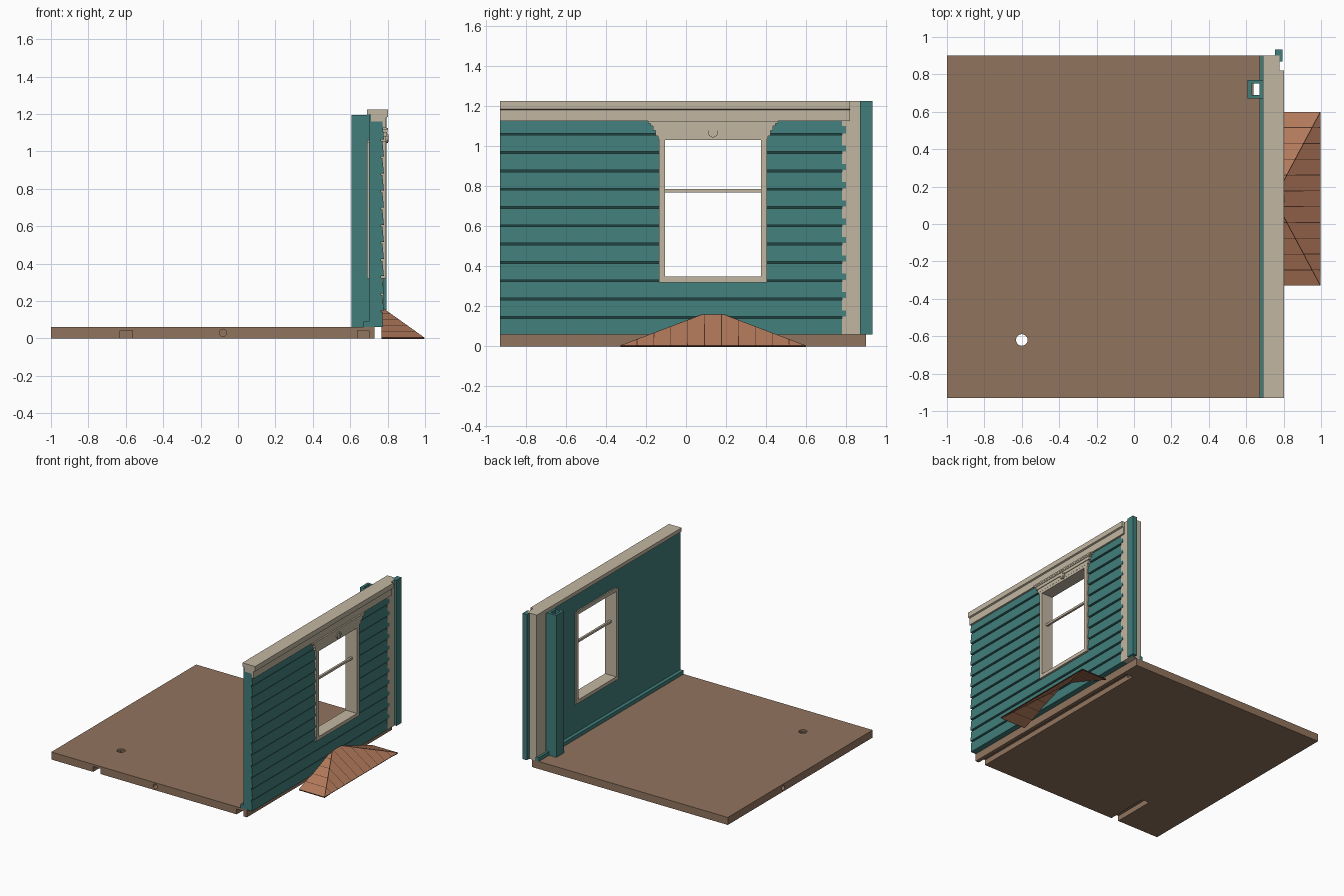
import bpy, bmesh, math
from mathutils import Vector

if "Cube" in bpy.data.objects:
    bpy.data.objects.remove(bpy.data.objects["Cube"])


def mat(name, rgb):
    m = bpy.data.materials.new(name)
    m.diffuse_color = (*rgb, 1)
    m.use_nodes = True
    m.node_tree.nodes["Principled BSDF"].inputs["Base Color"].default_value = m.diffuse_color
    return m


TEAL = mat("teal_paint", (0.052, 0.205, 0.195))
GROOVE = mat("dark_teal_gap", (0.014, 0.055, 0.053))
CREAM = mat("cream_trim", (0.54, 0.47, 0.36))
FLOOR = mat("brown_floor", (0.285, 0.175, 0.112))
SHINGLE = mat("shingle_brown", (0.45, 0.195, 0.105))
GAP = mat("dark_shingle_gap", (0.075, 0.03, 0.018))


def finish(name, bm, *mats):
    bmesh.ops.recalc_face_normals(bm, faces=bm.faces)
    me = bpy.data.meshes.new(name)
    bm.to_mesh(me)
    bm.free()
    for m in mats:
        me.materials.append(m)
    ob = bpy.data.objects.new(name, me)
    bpy.context.collection.objects.link(ob)
    return ob


def box(name, x, y, z, m):
    bm = bmesh.new()
    bmesh.ops.create_cube(bm, size=1)
    for v in bm.verts:
        v.co = [r[0] + (c + 0.5) * (r[1] - r[0]) for c, r in zip(v.co, (x, y, z))]
    return finish(name, bm, m)


def extrude_y(name, pts, y0, y1, *mats):
    """Closed x-z outline swept along y."""
    bm = bmesh.new()
    a = [bm.verts.new((x, y0, z)) for x, z in pts]
    b = [bm.verts.new((x, y1, z)) for x, z in pts]
    n = len(pts)
    bm.faces.new(a)
    bm.faces.new(b[::-1])
    for i in range(n):
        j = (i + 1) % n
        bm.faces.new((a[i], b[i], b[j], a[j]))
    return finish(name, bm, *mats)


def cylinder(name, loc, r, depth, axis, m, sides=20):
    bm = bmesh.new()
    bmesh.ops.create_cone(bm, cap_ends=True, segments=sides, radius1=r, radius2=r, depth=depth)
    q = Vector((0, 0, 1)).rotation_difference(Vector(axis))
    for v in bm.verts:
        v.co = q @ v.co + Vector(loc)
    return finish(name, bm, m)


def cut(ob, *cutters):
    for c in cutters:
        mod = ob.modifiers.new("cut", 'BOOLEAN')
        mod.operation, mod.solver, mod.object = 'DIFFERENCE', 'EXACT', c
        c.hide_render = True
        c.hide_viewport = True


# Floor slab with cable slots and holes
floor = box("floor", (-1, 0.73), (-0.93, 0.90), (0, 0.06), FLOOR)
cut(floor,
    box("slot_cutter", (-0.63, -0.565), (-1, -0.58), (-0.02, 0.042), FLOOR),
    box("groove_cutter", (0.64, 0.70), (-1, 0.75), (-0.02, 0.042), FLOOR),
    box("post_hole_cutter", (0.628, 0.672), (0.69, 0.75), (0.02, 0.1), FLOOR),
    cylinder("floor_hole_cutter", (-0.6, -0.62, 0.05), 0.031, 0.1, (0, 0, 1), FLOOR),
    cylinder("front_hole_cutter", (-0.08, -0.93, 0.03), 0.019, 0.1, (0, 1, 0), FLOOR),
    cylinder("side_hole_cutter", (-1, 0.2, 0.03), 0.019, 0.1, (1, 0, 0), FLOOR))

# Wall with lapped siding boards on the outside
pitch, g = 0.0915, 0.009
profile = [(0.70, 0.06), (0.776, 0.06)]
z = 0.145
while z < 1.11:
    profile += [(0.772, z - g / 2), (0.764, z - g / 2), (0.764, z + g / 2), (0.78, z + g / 2)]
    z += pitch
profile += [(0.772, 1.16), (0.70, 1.16)]
wall = extrude_y("siding_wall", profile, -0.93, 0.80, TEAL, GROOVE)
for p in wall.data.polygons:
    if abs(p.center.x - 0.764) < 0.001 and abs(p.normal.x) > 0.9:
        p.material_index = 1
cut(wall, box("window_cutter", (0.6, 0.9), (-0.12, 0.39), (0.335, 1.04), TEAL))
box("wall_top_strip", (0.70, 0.712), (-0.93, 0.80), (1.16, 1.20), TEAL)

# Baseboard inside
box("baseboard", (0.672, 0.705), (-0.93, 0.90), (0.06, 0.09), TEAL)

# Cornice along the top
extrude_y("cornice", [(0.705, 1.125), (0.79, 1.125), (0.79, 1.18), (0.802, 1.185),
                      (0.802, 1.225), (0.69, 1.225), (0.69, 1.195), (0.705, 1.195)],
          -0.93, 0.82, CREAM)

# Corner: cream end board and teal outer strip
box("corner_board", (0.69, 0.777), (0.78, 0.90), (0.06, 1.225), CREAM)
box("corner_strip", (0.755, 0.793), (0.87, 0.932), (0.06, 1.225), TEAL)

# Hollow square post indoors
post = box("post", (0.608, 0.702), (0.672, 0.77), (0.06, 1.195), TEAL)
cut(post, box("post_cutter", (0.628, 0.672), (0.69, 0.75), (0, 1.3), TEAL))

# Window frame, sill and sash bar
for side, (y0, y1) in {"left": (-0.135, -0.105), "right": (0.375, 0.405)}.items():
    box("window_jamb_" + side, (0.69, 0.79), (y0, y1), (0.32, 1.05), CREAM)
box("window_sill", (0.69, 0.79), (-0.105, 0.375), (0.32, 0.348), CREAM)
box("window_head", (0.69, 0.79), (-0.105, 0.375), (1.03, 1.06), CREAM)
box("sash_bar", (0.733, 0.75), (-0.105, 0.375), (0.77, 0.787), CREAM)

# Stepped header above the window, with a round rosette
steps = [(1.035, 1.05, 0.275, 0.787), (1.05, 1.078, 0.287, 0.791),
         (1.078, 1.102, 0.300, 0.796), (1.102, 1.113, 0.312, 0.80), (1.113, 1.125, 0.325, 0.802)]
for i, (z0, z1, hw, x1) in enumerate(steps):
    box(f"window_header_{i}", (0.765, x1), (0.135 - hw, 0.135 + hw), (z0, z1), CREAM)
cylinder("rosette", (0.792, 0.135, 1.07), 0.026, 0.02, (1, 0, 0), CREAM, 16)
for i in range(6):
    a = i * math.pi / 3
    cylinder(f"rosette_petal_{i}", (0.80, 0.135 + 0.015 * math.cos(a), 1.07 + 0.015 * math.sin(a)),
             0.006, 0.008, (1, 0, 0), CREAM, 8)

# Small hipped roof below the window: thin shell split into planks
bm = bmesh.new()
ye, yt, yc = 0.465, 0.035, 0.135
P = [bm.verts.new(c) for c in (
    (0.997, yc - ye, 0.004), (0.997, yc + ye, 0.004),
    (0.768, yc + yt, 0.167), (0.768, yc - yt, 0.167),
    (0.768, yc - ye, 0.004), (0.768, yc + ye, 0.004))]
for f in ((0, 1, 2, 3), (1, 5, 2), (4, 0, 3)):
    bm.faces.new([P[i] for i in f])
for k in range(1, 11):
    bmesh.ops.bisect_plane(bm, geom=bm.verts[:] + bm.edges[:] + bm.faces[:],
                           plane_co=(0, yc - ye + k * 2 * ye / 11, 0), plane_no=(0, 1, 0))
rim = bmesh.ops.inset_individual(bm, faces=bm.faces[:], thickness=0.0028)["faces"]
for f in rim:
    f.material_index = 1
roof = finish("hip_roof", bm, SHINGLE, GAP)
up = sum(p.normal.z for p in roof.data.polygons)
if up < 0:
    roof.data.flip_normals()
shell = roof.modifiers.new("thickness", 'SOLIDIFY')
shell.thickness, shell.offset = 0.008, -1
